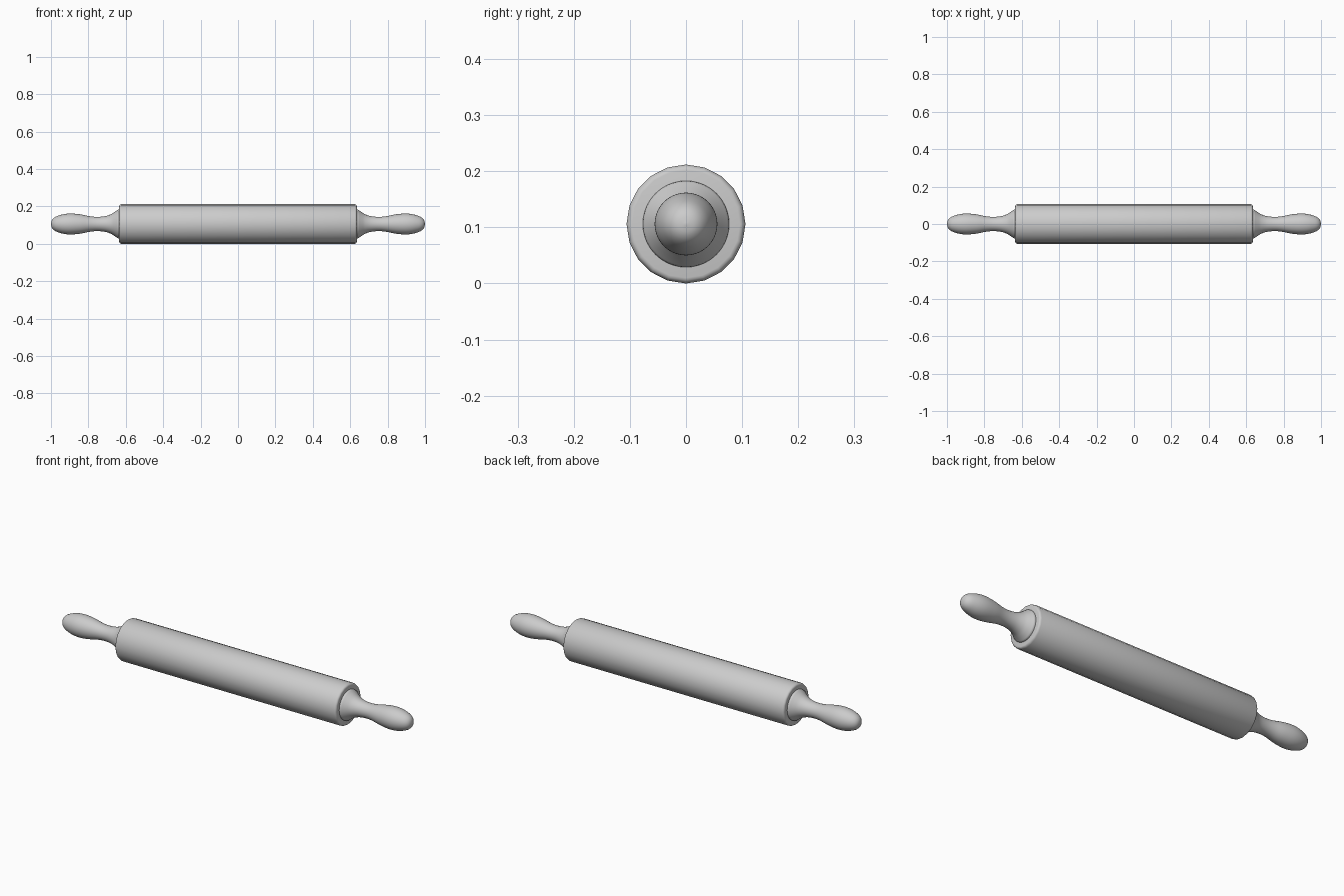
import bpy, bmesh, math

if "Cube" in bpy.data.objects:
    bpy.data.objects.remove(bpy.data.objects["Cube"])

CENTRE_Z = 0.106


def lathe(name, profile, sides, angle):
    """Revolve (x, radius) points around the x axis."""
    bm = bmesh.new()
    rings = []
    for x, r in profile:
        if r == 0:
            rings.append([bm.verts.new((x, 0, CENTRE_Z))])
        else:
            rings.append([bm.verts.new((x, r * math.sin(2 * math.pi * i / sides),
                                        CENTRE_Z + r * math.cos(2 * math.pi * i / sides)))
                          for i in range(sides)])
    for a, b in zip(rings, rings[1:]):
        for i in range(sides):
            j = (i + 1) % sides
            quad = [a[i % len(a)], a[j % len(a)], b[j % len(b)], b[i % len(b)]]
            bm.faces.new(list(dict.fromkeys(quad)))
    bmesh.ops.recalc_face_normals(bm, faces=bm.faces)
    mesh = bpy.data.meshes.new(name)
    bm.to_mesh(mesh)
    bm.free()
    obj = bpy.data.objects.new(name, mesh)
    bpy.context.collection.objects.link(obj)
    bpy.ops.object.select_all(action='DESELECT')
    bpy.context.view_layer.objects.active = obj
    obj.select_set(True)
    bpy.ops.object.shade_smooth_by_angle(angle=math.radians(angle))
    return obj


def smooth_curve(pts, steps=4):
    """Catmull-Rom curve through the profile points."""
    out = []
    p = [pts[0]] + pts + [pts[-1]]
    for a, b, c, d in zip(p, p[1:], p[2:], p[3:]):
        for s in range(steps):
            t = s / steps
            out.append(tuple(0.5 * (2 * b[k] + (c[k] - a[k]) * t
                       + (2 * a[k] - 5 * b[k] + 4 * c[k] - d[k]) * t * t
                       + (3 * b[k] - a[k] - 3 * c[k] + d[k]) * t ** 3) for k in (0, 1)))
    return out + [pts[-1]]


# Roller barrel with rounded rims
rim = [(0.635, 0), (0.635, 0.096), (0.634, 0.1), (0.631, 0.1035), (0.625, 0.106)]
lathe("roller", rim + [(-x, r) for x, r in reversed(rim)], 20, 40)

# Turned handles: flange, neck, bulbous grip, rounded tip
grip = [(0.643, 0.076), (0.66, 0.064), (0.68, 0.052), (0.71, 0.042), (0.75, 0.038),
        (0.79, 0.041), (0.84, 0.051), (0.89, 0.056), (0.93, 0.053), (0.965, 0.043),
        (0.985, 0.032), (0.996, 0.018), (1.0, 0)]
flange = [(0.62, 0), (0.62, 0.075), (0.638, 0.077)]
for side, label in ((-1, "left"), (1, "right")):
    profile = flange + smooth_curve(grip)
    lathe(label + "_handle", [(side * x, r) for x, r in profile], 40, 50)
